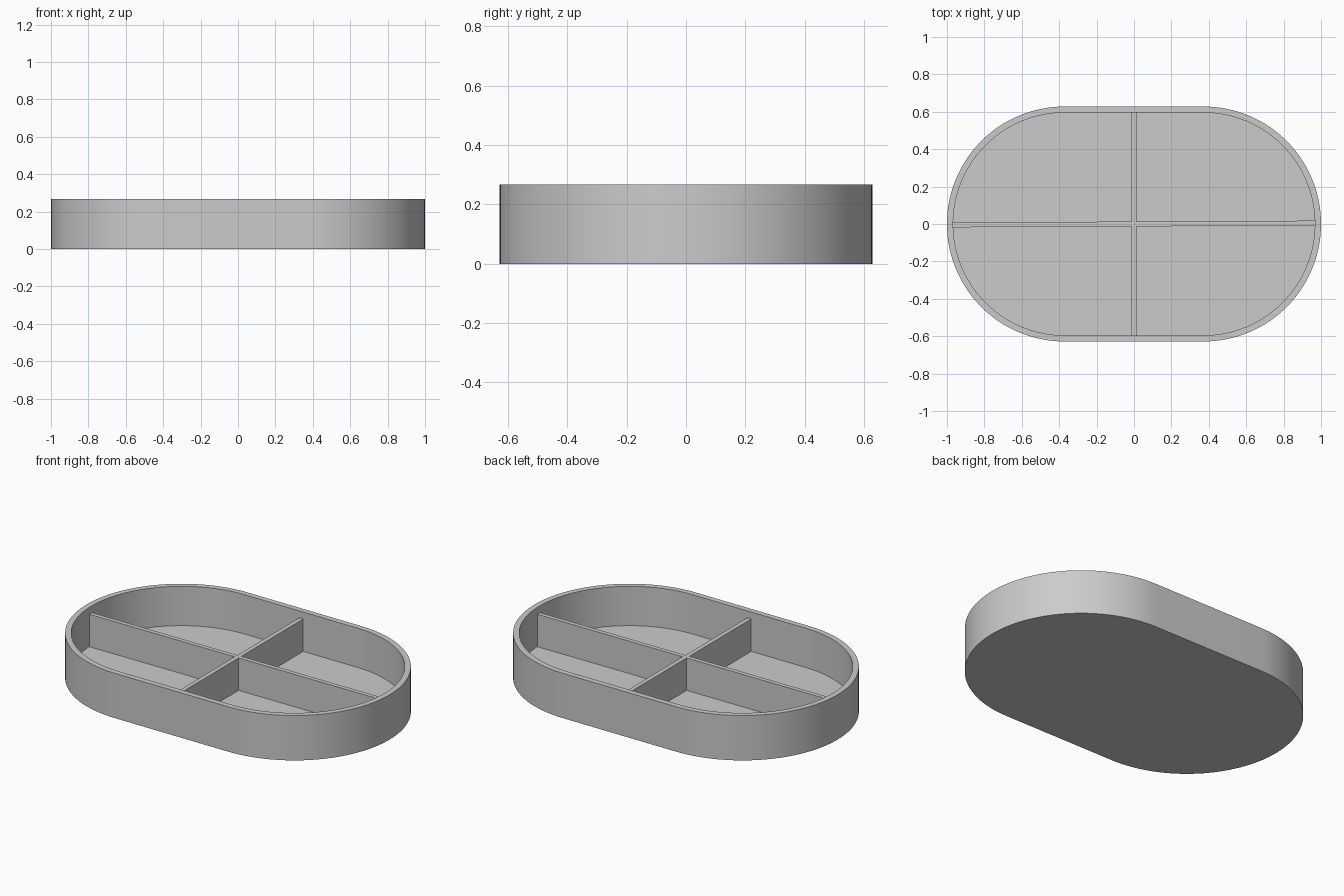
import bpy
import bmesh
import math

cube = bpy.data.objects.get("Cube")
if cube:
    bpy.data.objects.remove(cube, do_unlink=True)

HEIGHT, WALL, FLOOR = 0.267, 0.033, 0.033
RADIUS = 0.628
STRAIGHT = 1 - RADIUS          # half length of the straight sides
DIVIDER_TOP, DIVIDER_WIDTH = 0.226, 0.026
SEGMENTS = 64                  # per rounded end

grey = bpy.data.materials.new("light grey")
grey.use_nodes = True
grey.diffuse_color = (0.6, 0.6, 0.6, 1)
grey.node_tree.nodes["Principled BSDF"].inputs["Base Color"].default_value = grey.diffuse_color


def make_object(name, bm):
    bmesh.ops.recalc_face_normals(bm, faces=bm.faces)
    mesh = bpy.data.meshes.new(name)
    bm.to_mesh(mesh)
    bm.free()
    mesh.materials.append(grey)
    obj = bpy.data.objects.new(name, mesh)
    bpy.context.collection.objects.link(obj)
    return obj


def rounded_ring(bm, radius, z):
    """Loop of vertices: two half circles joined by straight sides."""
    ring = []
    for side in (1, -1):
        for i in range(SEGMENTS + 1):
            a = math.pi * (i / SEGMENTS - 0.5)
            ring.append(bm.verts.new((side * (STRAIGHT + radius * math.cos(a)),
                                      side * radius * math.sin(a), z)))
    return ring


# Tray: outer wall, flat rim, inner wall and floor from four rings
bm = bmesh.new()
inner = RADIUS - WALL
rings = [rounded_ring(bm, r, z) for r, z in
         ((RADIUS, 0), (RADIUS, HEIGHT), (inner, HEIGHT), (inner, FLOOR))]
for low, high in zip(rings, rings[1:]):
    for i in range(len(low)):
        j = (i + 1) % len(low)
        bm.faces.new((low[i], low[j], high[j], high[i]))
bm.faces.new(rings[0])
bm.faces.new(rings[-1])
tray = make_object("tray", bm)
bpy.ops.object.select_all(action='DESELECT')
tray.select_set(True)
bpy.context.view_layer.objects.active = tray
bpy.ops.object.shade_smooth_by_angle(angle=math.radians(30))

# Dividers: one cross-shaped wall, its arms reaching into the tray wall
bm = bmesh.new()
half = DIVIDER_WIDTH / 2
reach_x, reach_y = 1 - WALL / 2, RADIUS - WALL / 2
quarter = ((reach_x, -half), (reach_x, half), (half, half),
           (half, reach_y), (-half, reach_y), (-half, half))
outline = list(quarter) + [(-x, -y) for x, y in quarter]
skew = 0.005                   # the long arms lean very slightly
base = bm.faces.new([bm.verts.new((x, y + skew * x, FLOOR / 2)) for x, y in outline])
top = bmesh.ops.extrude_face_region(bm, geom=[base])["geom"]
bmesh.ops.translate(bm, vec=(0, 0, DIVIDER_TOP - FLOOR / 2),
                    verts=[v for v in top if isinstance(v, bmesh.types.BMVert)])
make_object("cross_divider", bm)
